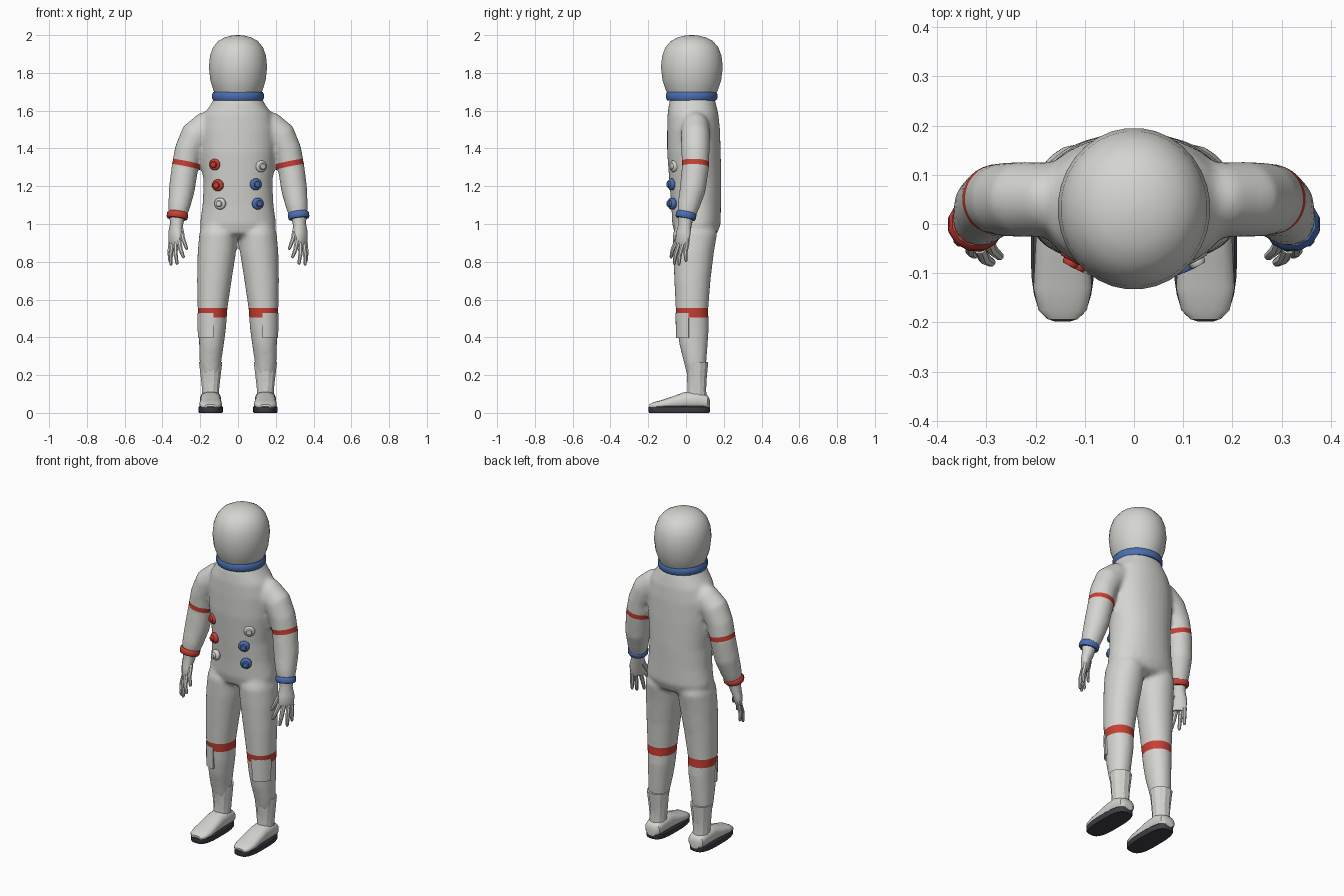
import bpy, bmesh, math
from mathutils import Vector, Matrix

cube = bpy.data.objects.get("Cube")
if cube:
    bpy.data.objects.remove(cube, do_unlink=True)


def material(name, *rgb):
    m = bpy.data.materials.new(name)
    m.use_nodes = True
    m.diffuse_color = (*rgb, 1)
    bsdf = next(n for n in m.node_tree.nodes if n.type == 'BSDF_PRINCIPLED')
    bsdf.inputs["Base Color"].default_value = (*rgb, 1)
    bsdf.inputs["Roughness"].default_value = 0.7
    return m


WHITE = material("suit white", 0.66, 0.66, 0.63)
RED = material("trim red", 0.58, 0.05, 0.035)
BLUE = material("trim blue", 0.07, 0.16, 0.45)
DARK = material("sole rubber", 0.05, 0.05, 0.06)


def finish(bm, name, mat, angle=40):
    bmesh.ops.recalc_face_normals(bm, faces=bm.faces)
    mesh = bpy.data.meshes.new(name)
    bm.to_mesh(mesh)
    bm.free()
    mesh.materials.append(mat)
    ob = bpy.data.objects.new(name, mesh)
    bpy.context.collection.objects.link(ob)
    smooth(ob, angle)
    return ob


def smooth(ob, angle):
    bpy.ops.object.select_all(action='DESELECT')
    ob.select_set(True)
    bpy.context.view_layer.objects.active = ob
    bpy.ops.object.shade_smooth_by_angle(angle=math.radians(angle))


def ring(bm, center, rx, ry, axis=(0, 0, 1), n=24, power=2.0, twist=0.0):
    """One superellipse cross-section perpendicular to axis."""
    z = Vector(axis).normalized()
    x = Vector((0, 1, 0)).cross(z).normalized()
    y = z.cross(x)
    turn = Matrix.Rotation(twist, 3, z)
    out = []
    for i in range(n):
        a = math.tau * (i + 0.5) / n
        c, s = math.cos(a), math.sin(a)
        u = math.copysign(abs(c) ** (2 / power), c) * rx
        v = math.copysign(abs(s) ** (2 / power), s) * ry
        out.append(bm.verts.new(Vector(center) + turn @ (x * u + y * v)))
    return out


def skin(bm, rings):
    """Join successive rings with quads and cap both ends."""
    n = len(rings[0])
    for a, b in zip(rings, rings[1:]):
        for i in range(n):
            j = (i + 1) % n
            bm.faces.new((a[i], a[j], b[j], b[i]))
    bm.faces.new(rings[0])
    bm.faces.new(rings[-1])


def stack(bm, rows, **kw):
    """Horizontal sections: z, x min, x max, y min, y max."""
    skin(bm, [ring(bm, ((a + b) / 2, (c + d) / 2, z), abs(b - a) / 2, (d - c) / 2, **kw)
              for z, a, b, c, d in rows])


def tube(bm, pts, **kw):
    """Sections following a path: x, y, z, rx, ry."""
    ps = [Vector(p[:3]) for p in pts]
    rings = []
    for i, p in enumerate(pts):
        axis = ps[max(i - 1, 0)] - ps[min(i + 1, len(ps) - 1)]
        rings.append(ring(bm, ps[i], p[3], p[4], axis, **kw))
    skin(bm, rings)


def disc(name, mat, center, r, ry, depth, axis=(0, 0, 1), n=24, bevel=0.006):
    bm = bmesh.new()
    ax = Vector(axis).normalized()
    c = Vector(center)
    skin(bm, [ring(bm, c + ax * depth * t, r - k, ry - k, ax, n)
              for t, k in ((-0.5, bevel), (-0.25, 0), (0.25, 0), (0.5, bevel))])
    return finish(bm, name, mat, 50)


# Suit: torso, legs and arms fused into one smooth skin
LEG = [(1.03, 0.03, 0.18, -0.04, 0.14), (0.95, 0.004, 0.205, -0.07, 0.165),
       (0.85, 0.010, 0.214, -0.068, 0.148), (0.70, 0.034, 0.217, -0.062, 0.13),
       (0.55, 0.056, 0.214, -0.055, 0.118), (0.45, 0.063, 0.208, -0.047, 0.121),
       (0.36, 0.075, 0.206, -0.035, 0.115), (0.27, 0.088, 0.204, -0.012, 0.108),
       (0.20, 0.095, 0.195, 0.005, 0.105)]
ARM = [(0.10, 0.05, 1.53, 0.085, 0.07), (0.17, 0.05, 1.505, 0.088, 0.075),
       (0.225, 0.05, 1.465, 0.083, 0.077), (0.262, 0.05, 1.39, 0.074, 0.075),
       (0.281, 0.05, 1.30, 0.071, 0.072), (0.298, 0.035, 1.18, 0.069, 0.069),
       (0.312, 0.012, 1.09, 0.058, 0.058), (0.322, 0, 1.03, 0.045, 0.045)]
bm = bmesh.new()
stack(bm, [(z, -w, w, a, b) for z, w, a, b in (
    (1.69, 0.115, -0.075, 0.14), (1.64, 0.14, -0.09, 0.158), (1.58, 0.18, -0.098, 0.172),
    (1.50, 0.198, -0.10, 0.18), (1.38, 0.197, -0.10, 0.184), (1.22, 0.182, -0.088, 0.187),
    (1.10, 0.188, -0.078, 0.185), (1.00, 0.202, -0.073, 0.184), (0.95, 0.19, -0.06, 0.165),
    (0.93, 0.12, -0.02, 0.13))], power=2.15, n=32)
for s in (1, -1):
    stack(bm, [(z, s * a, s * b, c, d) for z, a, b, c, d in LEG], power=2.1)
    tube(bm, [(s * x, y, z, a, b) for x, y, z, a, b in ARM])
suit = finish(bm, "suit", WHITE)
fuse = suit.modifiers.new("fuse", 'REMESH')
fuse.mode = 'VOXEL'
fuse.voxel_size = 0.012
relax = suit.modifiers.new("relax", 'SMOOTH')
relax.iterations = 5
bm = bmesh.new()
bm.from_object(suit, bpy.context.evaluated_depsgraph_get())
suit.modifiers.clear()


# Bands are cut into the skin along planes, then coloured between them
def cut(point, normal):
    bmesh.ops.bisect_plane(bm, geom=bm.verts[:] + bm.edges[:] + bm.faces[:],
                           plane_co=point, plane_no=normal, dist=1e-5)


KNEE = (0.505, 0.555)
for z in KNEE:
    cut((0, 0, z), (0, 0, 1))
BAND, HALF = Vector((0.28, 0.05, 1.318)), 0.014
DOWN = Vector((0.2, -0.04, -1)).normalized()
for s in (1, -1):
    flip = Vector((s, 1, 1))
    for k in (-HALF, HALF):
        cut((BAND + DOWN * k) * flip, DOWN * flip)
for f in bm.faces:
    c = f.calc_center_median()
    on_knee = KNEE[0] < c.z < KNEE[1]
    c.x = abs(c.x)
    on_arm = c.x > 0.203 and abs((c - BAND).dot(DOWN)) < HALF
    f.material_index = 1 if on_knee or on_arm else 0
bm.to_mesh(suit.data)
bm.free()
suit.data.materials.append(RED)
smooth(suit, 50)

# Helmet and collar
bm = bmesh.new()
skin(bm, [ring(bm, (0, 0.031, z), r, r * 1.06, n=32) for r, z in (
    (0.118, 1.68), (0.131, 1.71), (0.147, 1.76), (0.155, 1.83), (0.149, 1.89),
    (0.133, 1.935), (0.105, 1.969), (0.07, 1.988), (0.035, 1.997), (0.006, 2.0))])
finish(bm, "helmet", WHITE, 60)
disc("collar_ring", BLUE, (0, 0.03, 1.677), 0.138, 0.137, 0.044)

# Chest connectors
for i, (x, z, mat) in enumerate(((-0.118, 1.315, RED), (-0.104, 1.205, RED), (-0.092, 1.108, WHITE),
                                 (0.118, 1.305, WHITE), (0.092, 1.21, BLUE), (0.102, 1.108, BLUE))):
    out = Vector((x * 4.5, -1, 0)).normalized()
    y = 0.05 - 0.138 * math.sqrt(1 - (x / 0.19) ** 2)
    p = Vector((x, y, z))
    disc(f"connector_base_{i}", mat, p + out * 0.006, 0.031, 0.031, 0.026, out, 12)
    disc(f"connector_cap_{i}", mat, p + out * 0.02, 0.018, 0.018, 0.02, out, 8, 0.003)

# Boot sections along the foot: y, half width, top height
FOOT = [(0.127, 0.03, 0.07), (0.115, 0.048, 0.092), (0.06, 0.056, 0.115), (-0.01, 0.054, 0.11),
        (-0.07, 0.057, 0.088), (-0.13, 0.06, 0.068), (-0.175, 0.05, 0.056), (-0.194, 0.03, 0.045)]
FINGERS = [((0.356, 0.006, 0.90), (0.361, 0.0, 0.80)), ((0.349, -0.015, 0.90), (0.355, -0.038, 0.78)),
           ((0.331, -0.035, 0.90), (0.322, -0.063, 0.785)), ((0.313, -0.048, 0.91), (0.287, -0.08, 0.82)),
           ((0.302, -0.02, 0.97), (0.270, -0.068, 0.865))]

for s, side, cuff in ((1, "left", BLUE), (-1, "right", RED)):
    # Cuff ring and glove
    disc(f"{side}_cuff_ring", cuff, (s * 0.321, 0.0, 1.045), 0.058, 0.056, 0.036, (-s * 0.12, 0.2, 1), 12)
    bm = bmesh.new()
    tube(bm, [(s * 0.322, 0, 1.045, 0.042, 0.042), (s * 0.325, -0.004, 1.0, 0.036, 0.034),
              (s * 0.333, -0.014, 0.955, 0.046, 0.028), (s * 0.335, -0.02, 0.91, 0.046, 0.023),
              (s * 0.334, -0.022, 0.885, 0.036, 0.014)], n=12, twist=s * 0.87)
    for a, b in FINGERS:
        a, b = Vector(a), Vector(b)
        mid = (a + b) / 2 + Vector((0.004, -0.006, 0))
        tube(bm, [(s * p.x, p.y, p.z, r, r) for p, r in
                  ((a, 0.014), (mid, 0.012), (b.lerp(mid, 0.15), 0.009), (b, 0.005))], n=8)
    finish(bm, f"{side}_glove", WHITE)

    # Boot: shaft, foot and sole
    cx = s * 0.145
    bm = bmesh.new()
    stack(bm, [(z, cx - w, cx + w, a, b) for z, w, a, b in (
        (0.06, 0.05, 0.0, 0.115), (0.12, 0.046, 0.006, 0.108),
        (0.19, 0.054, 0.004, 0.112), (0.27, 0.064, -0.002, 0.12))], n=12)
    finish(bm, f"{side}_boot_shaft", WHITE, 25)
    bm = bmesh.new()
    skin(bm, [ring(bm, (cx, y, (top + 0.02) / 2), w, (top - 0.02) / 2,
                   axis=(0, -1, 0.001), n=16, power=2.6) for y, w, top in FOOT])
    finish(bm, f"{side}_boot_foot", WHITE, 40)
    bm = bmesh.new()
    skin(bm, [ring(bm, (cx, -0.036, z), 0.065 - k, 0.163 - k, n=28, power=3)
              for z, k in ((0, 0.004), (0.006, 0), (0.03, 0), (0.036, 0.006))])
    finish(bm, f"{side}_boot_sole", DARK, 35)

    # Raised seams on the boot shaft
    for k, ang in enumerate((-90, 0, 90, 180)):
        bm = bmesh.new()
        d = Vector((math.cos(math.radians(ang)), math.sin(math.radians(ang)), 0))
        low, high = Vector((cx, 0.057, 0.11)) + d * 0.046, Vector((cx, 0.059, 0.268)) + d * 0.061
        across = Vector((-d.y, d.x, 0)) * 0.017
        quad = bm.faces.new([bm.verts.new(v) for v in (low - across, low + across, high + across, high - across)])
        bmesh.ops.solidify(bm, geom=[quad], thickness=0.006)
        finish(bm, f"{side}_boot_seam_{k}", WHITE, 20)

    # Shin pocket wrapped around the front outer side of the leg
    bm = bmesh.new()
    cols = []
    for k in range(7):
        a = math.radians(-95 + 80 * k / 6)
        cols.append([bm.verts.new((s * (0.137 + r * math.cos(a)), 0.036 + (r + 0.011) * math.sin(a), z))
                     for z, r in ((0.397, 0.078), (0.53, 0.081))])
    for a, b in zip(cols, cols[1:]):
        bm.faces.new((a[0], b[0], b[1], a[1]))
    bmesh.ops.recalc_face_normals(bm, faces=bm.faces)
    bmesh.ops.solidify(bm, geom=bm.faces[:], thickness=0.012)
    finish(bm, f"{side}_shin_pocket", WHITE, 35)
